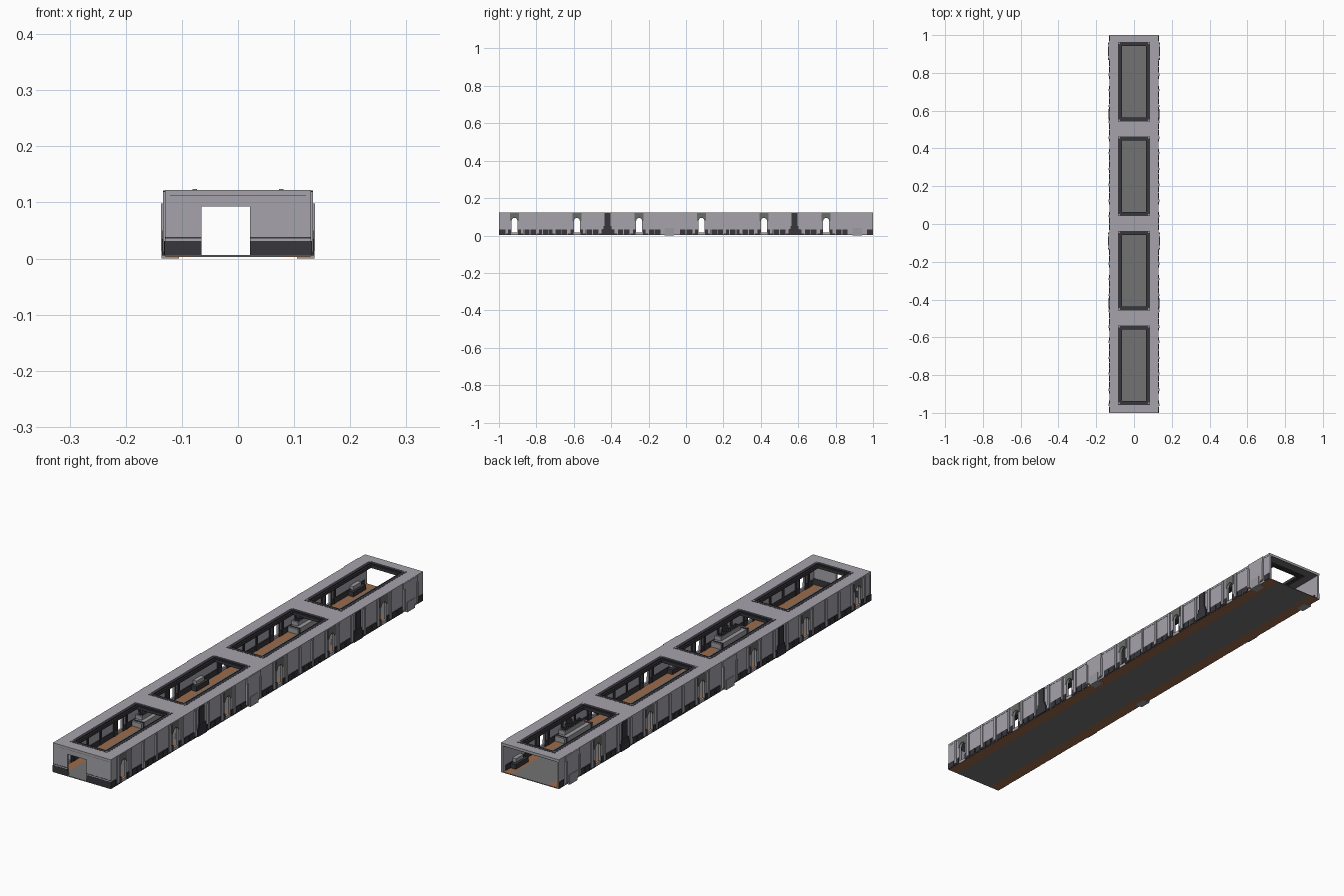
import bpy, bmesh, math

if "Cube" in bpy.data.objects:
    bpy.data.objects.remove(bpy.data.objects["Cube"])


def mat(name, c):
    m = bpy.data.materials.new(name)
    m.diffuse_color = (*c, 1)
    m.use_nodes = True
    m.node_tree.nodes["Principled BSDF"].inputs["Base Color"].default_value = m.diffuse_color
    return m


LIGHT = mat("light_grey_panel", (0.38, 0.37, 0.41))
DARK = mat("dark_trim", (0.037, 0.037, 0.045))
MID = mat("floor_grey", (0.17, 0.17, 0.17))
BROWN = mat("brown_floor", (0.33, 0.15, 0.07))
BOX = mat("console_grey", (0.33, 0.33, 0.35))
OLIVE = mat("window_hood_grey", (0.14, 0.15, 0.14))


def finish(bm, name, material):
    bmesh.ops.recalc_face_normals(bm, faces=bm.faces)
    me = bpy.data.meshes.new(name)
    bm.to_mesh(me)
    bm.free()
    me.materials.append(material)
    ob = bpy.data.objects.new(name, me)
    bpy.context.collection.objects.link(ob)
    return ob


def boxes(name, material, items, both=False):
    """One object from boxes (x0,x1,y0,y1,z0,z1); both=True mirrors them across x."""
    bm = bmesh.new()
    for x0, x1, y0, y1, z0, z1 in items:
        for s in ((1, -1) if both else (1,)):
            vs = bmesh.ops.create_cube(bm, size=1)["verts"]
            for v in vs:
                v.co.x = s * (x1 if v.co.x > 0 else x0)
                v.co.y = y1 if v.co.y > 0 else y0
                v.co.z = z1 if v.co.z > 0 else z0
    return finish(bm, name, material)


def plates(name, material, outlines, x0, x1):
    """Extruded (y,z) outlines, mirrored on both side walls."""
    bm = bmesh.new()
    for pts in outlines:
        for s in (1, -1):
            f = bm.faces.new([bm.verts.new((s * x0, y, z)) for y, z in pts])
            r = bmesh.ops.extrude_face_region(bm, geom=[f])
            for v in r["geom"]:
                if isinstance(v, bmesh.types.BMVert):
                    v.co.x = s * x1
    return finish(bm, name, material)


Z0, TOP = 0.005, 0.122
WINDOWS = [-0.917 + i / 3 for i in range(6)]
ALCOVES = [-0.09, 0.915]
PILLARS = [-0.42, 0.58]
SKYLIGHTS = [-0.747, -0.247, 0.253, 0.753]
R, SILL, SPRING = 0.016, 0.016, 0.078


def half_arch(c, side):
    """Window edge from sill to crown, on one side of the window centre."""
    pts = [(c, SILL), (c + side * R, SILL)]
    for i in range(6):
        a = math.pi / 2 * i / 5
        pts.append((c + side * R * math.cos(a), SPRING + R * math.sin(a)))
    return pts


# side walls, one piece between each pair of window centres
edges = [-1] + WINDOWS + [1]
walls = []
for i, (a, b) in enumerate(zip(edges, edges[1:])):
    pts = [(a, Z0)]
    pts += half_arch(a, 1) if i > 0 else []
    pts += [(a, TOP - 0.002), (b, TOP - 0.002)]
    pts += half_arch(b, -1)[::-1] if i < len(edges) - 2 else []
    pts.append((b, Z0))
    walls.append(pts)
plates("side_walls", LIGHT, walls, 0.121, 0.129)

# grey hoods around the window heads
hoods = []
for c in WINDOWS:
    for s in (1, -1):
        arch = half_arch(c, s)[2:]
        hoods.append(arch + [(c, 0.119), (c + s * 0.024, 0.119), (c + s * 0.024, SPRING)])
plates("window_hoods_outside", OLIVE, hoods, 0.129, 0.1305)
plates("window_hoods_inside", DARK, hoods, 0.1185, 0.121)
boxes("window_jambs", DARK, [(0.1185, 0.121, c + s * 0.02 - 0.004, c + s * 0.02 + 0.004, Z0, SPRING)
                             for c in WINDOWS for s in (1, -1)], True)


def free(y, gap):
    return all(abs(y - c) > gap for c in WINDOWS + ALCOVES + PILLARS)


# ribs and skirting in a regular rhythm along the walls
rib_y = [c + d for c in [-1.25] + WINDOWS for d in (0.04, 0.125, 0.208, 0.293)]
rib_y = [y for y in rib_y if abs(y) < 0.99 and all(abs(y - c) > 0.05 for c in ALCOVES)
         and all(abs(y - c) > 0.03 for c in PILLARS)]
boxes("wall_ribs", LIGHT, [(0.128, 0.134, y - 0.006, y + 0.006, 0.012, 0.119) for y in rib_y], True)
boxes("inside_ribs", DARK, [(0.117, 0.122, y - 0.005, y + 0.005, Z0, 0.112) for y in rib_y], True)
skirt, n = [], 60
for i in range(n):
    y = -1 + (i + 0.5) * 2 / n
    if all(abs(y - c) > 0.028 for c in WINDOWS) and all(abs(y - c) > 0.045 for c in ALCOVES):
        skirt.append((0.129, 0.132, y - 0.0145, y + 0.0145, Z0, 0.031))
boxes("outer_skirting", DARK, skirt, True)
boxes("inner_skirting", DARK, [(0.1185, 0.121, a + R, b - R, Z0, 0.028)
                               for a, b in zip(edges, edges[1:])], True)

# dark service pillars with a wider foot
boxes("service_pillars", DARK,
      [(0.118, 0.1335, c - 0.016, c + 0.016, Z0, 0.12) for c in PILLARS]
      + [(0.116, 0.135, c - 0.028, c + 0.028, Z0, 0.035) for c in PILLARS]
      + [(0.118, 0.1345, c - 0.022, c + 0.022, 0.035, 0.05) for c in PILLARS], True)

# projecting alcove panels with a seat block at the bottom
boxes("alcove_panels", LIGHT,
      [(0.128, 0.134, c - 0.045, c + 0.045, 0.012, 0.121) for c in ALCOVES]
      + [(0.128, 0.137, c + s * 0.041 - 0.005, c + s * 0.041 + 0.005, 0.014, 0.098)
         for c in ALCOVES for s in (1, -1)], True)
boxes("alcove_boxes", BOX, [(0.105, 0.1365, c - 0.025, c + 0.025, 0, 0.04) for c in ALCOVES], True)
boxes("alcove_seats", DARK, [(0.095, 0.12, c - 0.04, c + 0.04, Z0, 0.025) for c in ALCOVES], True)

# floor: grey walkway with brown borders
boxes("walkway", MID, [(-0.083, 0.083, -1, 1, 0.003, 0.006)])
boxes("floor_borders", BROWN, [(0.083, 0.129, -1, 1, 0.003, 0.006)], True)

# roof: two long strips and the bridges between the skylights
HL, HW = 0.21, 0.084
boxes("roof_sides", LIGHT, [(HW, 0.130, -1, 1, 0.113, TOP)], True)
ys = [-1] + [v for c in SKYLIGHTS for v in (c - HL, c + HL)] + [1]
boxes("roof_bridges", LIGHT, [(-HW, HW, a, b, 0.113, TOP) for a, b in zip(ys[::2], ys[1::2])])
boxes("roof_lining", OLIVE, [(-HW, HW, a, b, 0.111, 0.113) for a, b in zip(ys[::2], ys[1::2])]
      + [(s * HW, s * 0.121, -1, 1, 0.111, 0.113) for s in (1, -1)])

# dark skylight frames with a stepped inner lip and corner bolts
frames, lips, bolts = [], [], []
for c in SKYLIGHTS:
    for w, t, z0, z1, out in ((HW, 0.014, 0.109, 0.1225, frames), (HW - 0.014, 0.007, 0.107, 0.119, lips)):
        h = HL - (HW - w)
        for s in (1, -1):
            out.append((s * (w - t), s * w, c - h, c + h, z0, z1))
            out.append((t - w, w - t, c + s * (h - t), c + s * h, z0, z1))
    for sx in (1, -1):
        for sy in (1, -1):
            x, y = sx * (HW - 0.007), c + sy * (HL - 0.007)
            bolts.append((x - 0.004, x + 0.004, y - 0.004, y + 0.004, 0.12, 0.1235))
boxes("skylight_frames", DARK, frames)
boxes("skylight_lips", DARK, lips)
boxes("skylight_bolts", BOX, bolts)

# front wall with an off-centre doorway, skirting and trim line
DL, DR, DT = -0.065, 0.021, 0.093
boxes("front_wall", LIGHT, [(-0.13, DL, -1, -0.992, Z0, TOP), (DR, 0.13, -1, -0.992, Z0, TOP),
                            (DL, DR, -1, -0.992, DT, TOP)])
boxes("front_skirting", DARK, [(-0.131, DL, -1.001, -0.991, Z0, 0.031), (DR, 0.132, -1.001, -0.991, Z0, 0.031)])
boxes("front_trim_line", DARK, [(-0.13, DL, -1.0008, -0.999, 0.036, 0.038),
                                (DR, 0.13, -1.0008, -0.999, 0.036, 0.038)])

# slatted consoles along both walls
body, slats = [], []
for c in PILLARS:
    body += [(0.075, 0.12, c - 0.09, c + 0.09, Z0, 0.026), (0.092, 0.12, c - 0.065, c + 0.065, 0.026, 0.042)]
    for k in range(4):
        slats.append((0.094 + k * 0.006, 0.097 + k * 0.006, c - 0.06, c + 0.06, 0.042, 0.044))
    slats += [(0.074, 0.12, c + s * 0.078 - 0.004, c + s * 0.078 + 0.004, Z0, 0.0275) for s in (1, -1)]
boxes("consoles", BOX, body, True)
boxes("console_slats", DARK, slats, True)
